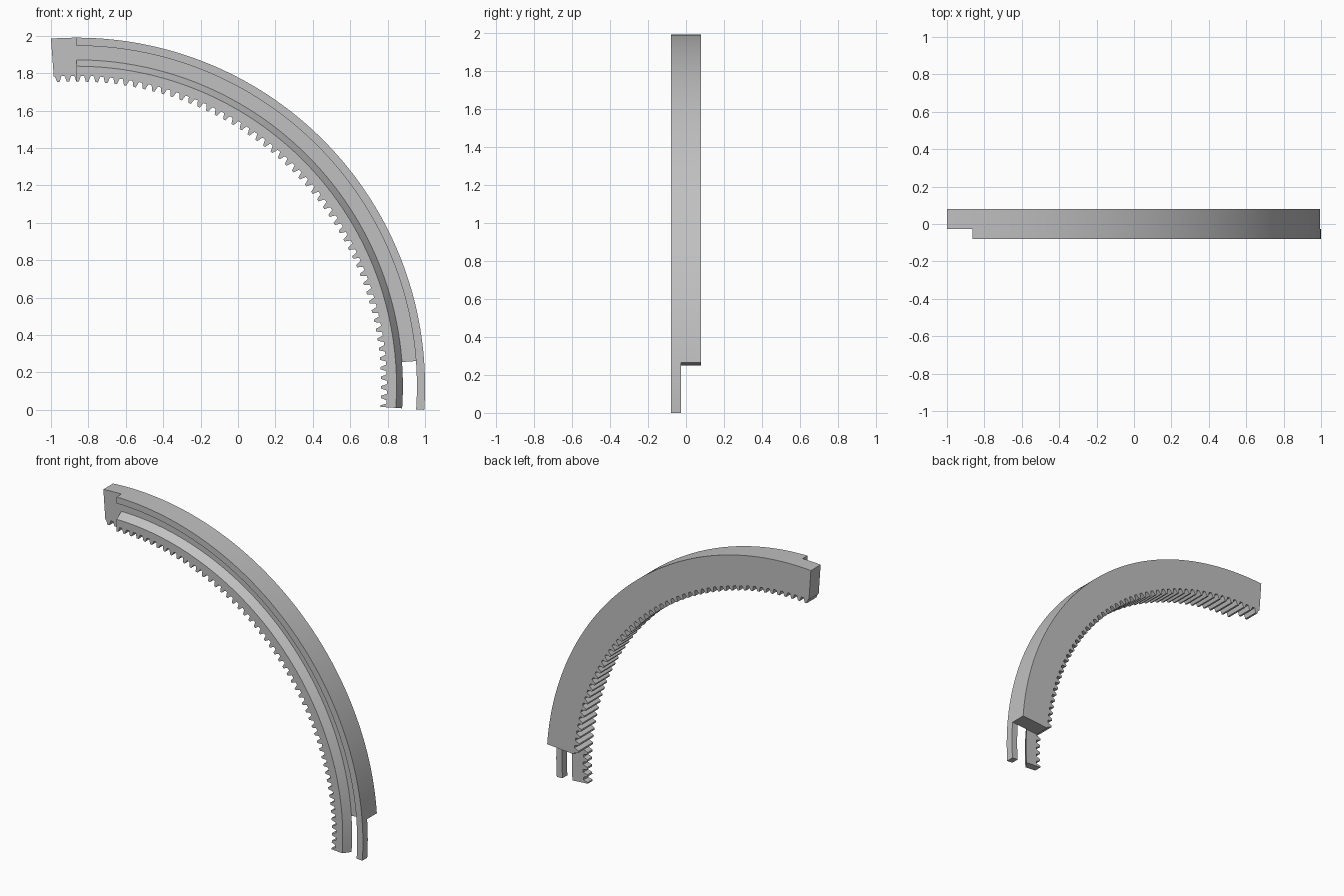
import bpy
import bmesh
from math import radians, sin, cos

if "Cube" in bpy.data.objects:
    bpy.data.objects.remove(bpy.data.objects["Cube"], do_unlink=True)

# Ring centre, main radii and depths
CX, CZ = -0.8635, 0.126
R_OUT, R_RAIL = 1.8635, 1.82
R_SLOPE_LOW, R_SLOPE_HIGH = 1.745, 1.711
R_ROOT, R_TIP = 1.66, 1.629
FRONT, FLOOR, BACK = -0.079, -0.0265, 0.079
PITCH, FIRST_TIP = 1.8, 93.4

grey = bpy.data.materials.new("plain grey")
grey.use_nodes = True
COLOUR = (0.53, 0.53, 0.53, 1)
grey.diffuse_color = COLOUR
grey.node_tree.nodes["Principled BSDF"].inputs["Base Color"].default_value = COLOUR


def tooth_radius(angle):
    """Inner radius of the toothed edge: flat tip, sloped flank, flat root."""
    d = abs((angle - FIRST_TIP + PITCH / 2) % PITCH - PITCH / 2) / PITCH
    t = min(max((d - 0.13) / 0.2, 0), 1)
    return R_TIP + (R_ROOT - R_TIP) * t


def angle_steps(start, end):
    """Angles at every tooth corner, plus both ends."""
    corners = [FIRST_TIP + PITCH * (k + f)
               for k in range(-56, 3) for f in (-0.33, -0.13, 0.13, 0.33)]
    return [start] + [a for a in corners if start + 0.02 < a < end - 0.02] + [end]


def sector(name, start, end, y0, y1, inner, outer_front, outer_back):
    """Sweep a four-cornered section around the ring."""
    bm = bmesh.new()
    rings = []
    for a in angle_steps(start, end):
        r_in = inner(a)
        c, s = cos(radians(a)), sin(radians(a))
        section = ((r_in, y0), (outer_front, y0), (outer_back, y1), (r_in, y1))
        rings.append([bm.verts.new((CX + r * c, y, CZ + r * s)) for r, y in section])
    for p, q in zip(rings, rings[1:]):
        for i in range(4):
            j = (i + 1) % 4
            bm.faces.new((p[i], p[j], q[j], q[i]))
    bm.faces.new(rings[0])
    bm.faces.new(rings[-1])
    bmesh.ops.recalc_face_normals(bm, faces=bm.faces)
    mesh = bpy.data.meshes.new(name)
    bm.to_mesh(mesh)
    bm.free()
    mesh.materials.append(grey)
    obj = bpy.data.objects.new(name, mesh)
    bpy.context.collection.objects.link(obj)
    bpy.ops.object.select_all(action="DESELECT")
    obj.select_set(True)
    bpy.context.view_layer.objects.active = obj
    bpy.ops.object.shade_smooth_by_angle(angle=radians(15))


# Toothed plate at the back, turned so that its end overhangs the front parts
sector("back_plate", 4.25, 94.2, FLOOR, BACK, tooth_radius, R_OUT, R_OUT)
# Toothed band with a sloped outer side
sector("toothed_band", -3.88, 90, FRONT, FLOOR, tooth_radius, R_SLOPE_HIGH, R_SLOPE_LOW)
# Thin rail along the outer edge
sector("outer_rail", -3.88, 90, FRONT, FLOOR, lambda a: R_RAIL, R_OUT, R_OUT)
